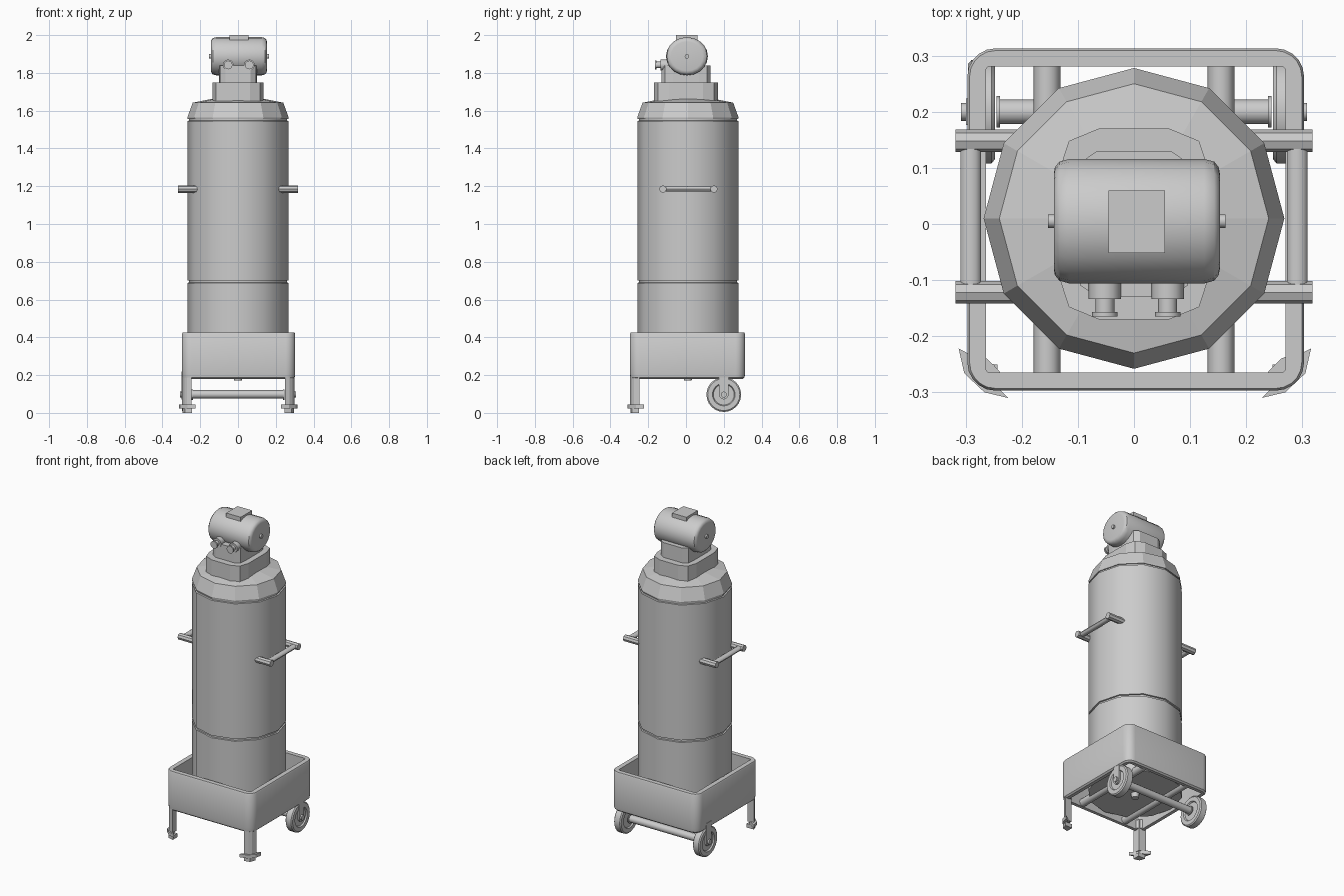
import bpy, bmesh, math
from mathutils import Matrix, Vector

if "Cube" in bpy.data.objects:
    bpy.data.objects.remove(bpy.data.objects["Cube"])

grey = bpy.data.materials.new("plain grey")
grey.use_nodes = True
grey.diffuse_color = (0.6, 0.6, 0.6, 1)
grey.node_tree.nodes["Principled BSDF"].inputs["Base Color"].default_value = (0.6, 0.6, 0.6, 1)

TURN = {"x": Matrix.Rotation(math.pi / 2, 4, "Y"),
        "y": Matrix.Rotation(-math.pi / 2, 4, "X"),
        "z": Matrix.Identity(4)}


def loft(name, rings, caps=True, angle=35):
    """Skin a stack of equal-length rings; without caps the stack closes on itself."""
    bm = bmesh.new()
    loops = [[bm.verts.new(p) for p in ring] for ring in rings]
    n = len(loops[0])
    pairs = list(zip(loops, loops[1:]))
    if caps:
        bm.faces.new(loops[0])
        bm.faces.new(loops[-1])
    else:
        pairs.append((loops[-1], loops[0]))
    for a, b in pairs:
        for i in range(n):
            j = (i + 1) % n
            bm.faces.new((a[i], a[j], b[j], b[i]))
    bmesh.ops.recalc_face_normals(bm, faces=bm.faces)
    mesh = bpy.data.meshes.new(name)
    bm.to_mesh(mesh)
    bm.free()
    obj = bpy.data.objects.new(name, mesh)
    mesh.materials.append(grey)
    bpy.context.collection.objects.link(obj)
    if angle:
        bpy.ops.object.select_all(action="DESELECT")
        obj.select_set(True)
        bpy.context.view_layer.objects.active = obj
        bpy.ops.object.shade_smooth_by_angle(angle=math.radians(angle))
    return obj


def lathe(name, centre, profile, axis="z", sides=16, angle=35, flat=(1, 1, 1)):
    """Turn a (distance along axis, radius) profile about an axis."""
    rings = []
    for h, r in profile:
        ring = []
        for i in range(sides):
            a = math.tau * i / sides
            p = TURN[axis] @ Vector((r * math.cos(a), r * math.sin(a), h))
            ring.append(Vector(centre) + p * Vector(flat))
        rings.append(ring)
    return loft(name, rings, angle=angle)


def rod(name, centre, length, radius, axis, sides=12, flat=(1, 1, 1)):
    h = length / 2
    return lathe(name, centre, [(-h, radius), (h, radius)], axis, sides, flat=flat)


def prism(name, outline, z0, z1, angle=0):
    return loft(name, [[(x, y, z) for x, y in outline] for z in (z0, z1)], angle=angle)


def box(name, centre, size):
    (x, y, z), (a, b, c) = centre, [s / 2 for s in size]
    outline = [(x - a, y - b), (x + a, y - b), (x + a, y + b), (x - a, y + b)]
    return prism(name, outline, z - c, z + c)


def rounded(half_x, half_y, radius, z, steps=5):
    """Rounded rectangle ring for the tray."""
    ring = []
    for quarter, (sx, sy) in enumerate([(1, 1), (-1, 1), (-1, -1), (1, -1)]):
        for k in range(steps + 1):
            a = math.pi / 2 * (quarter + k / steps)
            ring.append((0.003 + sx * (half_x - radius) + radius * math.cos(a),
                         0.008 + sy * (half_y - radius) + radius * math.sin(a), z))
    return ring


def four_way(quadrant, cy):
    """Mirror a quarter outline into a closed one."""
    q = list(quadrant)
    right = q + [(x, -y) for x, y in reversed(q)]
    return [(x, y + cy) for x, y in right + [(-x, -y) for x, y in right]]


# Drum: two shells separated by narrow grooves
R = 0.268
lathe("drum", (0, 0.01, 0),
      [(0.2, R), (0.688, R), (0.69, R - 0.008), (0.7, R - 0.008), (0.702, R),
       (1.545, R), (1.547, R - 0.008), (1.56, R - 0.008)], sides=12)
lathe("drum_lid", (0, 0.01, 0),
      [(1.556, R - 0.002), (1.565, R), (1.642, 0.24), (1.662, 0.14)], sides=12, angle=0)
lathe("drain_plug", (0, 0.01, 0), [(0.172, 0.02), (0.205, 0.025)])

# Motor pedestal
prism("pedestal_base", four_way([(0.063, 0.17), (0.116, 0.148), (0.135, 0.09)], 0), 1.64, 1.748)
prism("pedestal_neck", four_way([(0.066, 0.13), (0.095, 0.11), (0.1, 0.07)], 0), 1.748, 1.84)

# Motor with rounded ends, end knobs, terminal box and two front ports
lathe("motor", (0.005, 0.005, 1.888),
      [(-0.148, 0.085), (-0.146, 0.096), (-0.138, 0.106), (-0.12, 0.111),
       (0.12, 0.111), (0.138, 0.106), (0.146, 0.096), (0.148, 0.085)],
      "x", 20, flat=(1, 1, 0.91))
rod("motor_shaft", (0.005, 0.005, 1.887), 0.316, 0.012, "x")
box("terminal_box", (0.005, 0.004, 1.975), (0.1, 0.112, 0.05))
for side, x in (("right", -0.052), ("left", 0.06)):
    lathe(side + "_port", (x, 0, 1.842),
          [(-0.165, 0.023), (-0.157, 0.023), (-0.157, 0.017), (-0.134, 0.017),
           (-0.134, 0.029), (-0.06, 0.029)], "y", 12)

# Open tray frame with rounded outer corners
loft("tray", [rounded(0.288, 0.293, 0.04, 0.18), rounded(0.297, 0.302, 0.048, 0.188),
              rounded(0.3, 0.305, 0.05, 0.21), rounded(0.3, 0.305, 0.05, 0.418),
              rounded(0.296, 0.301, 0.046, 0.425),
              rounded(0.267, 0.273, 0.008, 0.425), rounded(0.267, 0.273, 0.008, 0.18)],
     caps=False)

# Parts repeated on both sides
for side, s in (("right", -1), ("left", 1)):
    rod(side + "_support_beam", (s * 0.155, 0.008, 0.206), 0.56, 0.024, "y")

    # Carrying handle
    for end, y in (("front", -0.122), ("back", 0.148)):
        rod(f"{side}_handle_{end}_arm", (s * 0.26, y, 1.185), 0.116, 0.02, "x", 8)
    rod(side + "_handle_bar", (s * 0.291, 0.013, 1.185), 0.27, 0.0185, "y", flat=(1, 1, 0.75))

    # Rear wheel, its strap and hub cap
    lathe(side + "_wheel", (s * 0.272, 0.2, 0.097),
          [(-0.016, 0.02), (-0.016, 0.055), (-0.024, 0.06), (-0.024, 0.085), (-0.018, 0.092),
           (0.018, 0.092), (0.024, 0.085), (0.024, 0.06), (0.016, 0.055), (0.016, 0.02)],
          "x", 24)
    box(side + "_wheel_strap", (s * 0.293, 0.2, 0.155), (0.012, 0.048, 0.13))
    rod(side + "_strap_end", (s * 0.293, 0.2, 0.095), 0.012, 0.024, "x")
    rod(side + "_hub_cap", (s * 0.295, 0.2, 0.097), 0.026, 0.016, "x")
    rod(side + "_axle_collar", (s * 0.242, 0.2, 0.097), 0.006, 0.028, "x")

    # Front corner leg with flared foot and pad
    cx = 0.003
    leg = [(0.298, -0.247), (0.286, -0.275), (0.272, -0.287), (0.247, -0.296), (0.25, -0.25)]
    foot = [(0.314, -0.222), (0.304, -0.266), (0.268, -0.3), (0.226, -0.31), (0.24, -0.296),
            (0.262, -0.255), (0.302, -0.228)]
    pad = [(0.294, -0.25), (0.282, -0.285), (0.245, -0.295), (0.245, -0.25)]
    for part, outline, z0, z1 in (("leg", leg, 0.04, 0.24), ("foot", foot, 0.024, 0.045),
                                  ("pad", pad, 0.0, 0.024)):
        prism(f"{side}_{part}", [(s * x + cx * 0.5, y) for x, y in outline], z0, z1)
    # Gusset filling the inner tray corner above the leg
    prism(side + "_corner_gusset",
          [(s * 0.275, -0.235), (s * 0.262, -0.24), (s * 0.24, -0.262), (s * 0.235, -0.275),
           (s * 0.275, -0.275)], 0.185, 0.24)

rod("axle", (0, 0.2, 0.098), 0.49, 0.022, "x")
